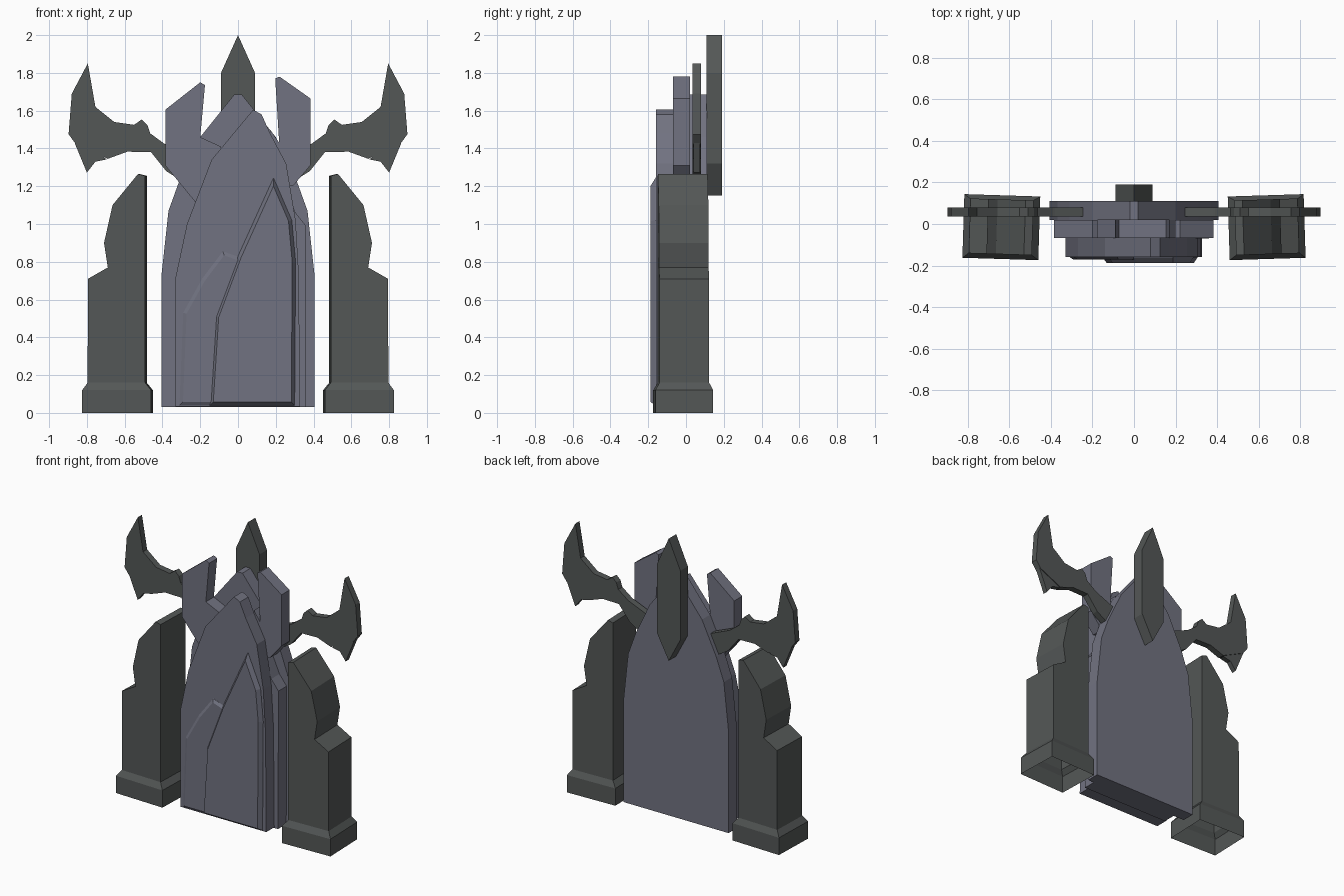
import bpy, bmesh, math
from mathutils import Matrix

if "Cube" in bpy.data.objects:
    bpy.data.objects.remove(bpy.data.objects["Cube"])


def material(name, rgb):
    m = bpy.data.materials.new(name)
    m.diffuse_color = (*rgb, 1)
    m.use_nodes = True
    m.node_tree.nodes["Principled BSDF"].inputs["Base Color"].default_value = m.diffuse_color
    return m


DARK = material("dark green grey stone", (0.088, 0.096, 0.094))
SLATE = material("blue grey slate", (0.166, 0.17, 0.218))


def flip(points):
    return [(-x, z) for x, z in points]


def add_prism(bm, points, y0, y1, inset=0, depth=0):
    """Extrude an x-z outline from y0 (front) to y1 (back), optional chamfered front."""
    front = [bm.verts.new((x, y0, z)) for x, z in points]
    back = [bm.verts.new((x, y1, z)) for x, z in points]
    face = bm.faces.new(front)
    bm.faces.new(back[::-1])
    n = len(points)
    for i in range(n):
        j = (i + 1) % n
        bm.faces.new((front[i], back[i], back[j], front[j]))
    bmesh.ops.recalc_face_normals(bm, faces=bm.faces[:])
    if inset:
        bmesh.ops.inset_region(bm, faces=[face], thickness=inset, depth=depth,
                               use_even_offset=True)


def finish(bm, name, mat):
    me = bpy.data.meshes.new(name)
    bm.to_mesh(me)
    bm.free()
    me.materials.append(mat)
    ob = bpy.data.objects.new(name, me)
    bpy.context.collection.objects.link(ob)
    return ob


def slab(name, points, y0, y1, mat, inset=0, depth=0):
    bm = bmesh.new()
    add_prism(bm, points, y0, y1, inset, depth)
    return finish(bm, name, mat)


# Rear pointed arch
half_arch = [(0.405, 0.03), (0.405, 0.73), (0.368, 1.07), (0.31, 1.23),
             (0.2, 1.46), (0.02, 1.685)]
slab("rear_arch", half_arch + flip(half_arch)[::-1], 0.02, 0.11, SLATE)

# Spike behind the arch
slab("rear_spike", [(0, 2), (-0.09, 1.8), (-0.09, 1.32), (0, 1.15),
                    (0.09, 1.32), (0.09, 1.8)], 0.108, 0.19, DARK)

# Middle layer: body and the two upright shards
slab("middle_body", [(-0.32, 0.03), (0.357, 0.03), (0.36, 0.99), (0.305, 1.06),
                     (0.2, 1.3), (-0.1, 1.3), (-0.26, 1.0), (-0.32, 0.7)],
     -0.07, 0.02, SLATE)
slab("left_shard", [(-0.385, 1.605), (-0.2, 1.75), (-0.175, 1.735), (-0.2, 1.46),
                    (-0.09, 1.41), (-0.05, 1.15), (-0.225, 1.115), (-0.385, 1.31)],
     -0.068, 0.02, SLATE)
slab("right_shard", [(0.197, 1.77), (0.22, 1.78), (0.383, 1.665), (0.383, 1.31),
                     (0.29, 1.2), (0.15, 1.25), (0.17, 1.5), (0.218, 1.43)],
     -0.068, 0.02, SLATE)

# Front layer with off-centre peak
slab("front_body", [(-0.33, 0.035), (0.328, 0.035), (0.322, 0.73), (0.305, 1.02),
                    (0.255, 1.32), (0.17, 1.48), (0.125, 1.58), (0.08, 1.605),
                    (-0.14, 1.34), (-0.27, 1.0), (-0.33, 0.72)],
     -0.158, -0.065, SLATE)

# Chamfered facing plates
slab("small_plate", [(-0.31, 0.04), (-0.29, 0.53), (-0.19, 0.71), (-0.08, 0.855),
                     (0.02, 0.82), (0.05, 0.04)], -0.159, -0.15, SLATE, 0.018, 0.012)
slab("large_plate", [(-0.15, 0.04), (-0.12, 0.51), (0, 0.83), (0.188, 1.245),
                     (0.285, 1.02), (0.305, 0.8), (0.3, 0.04)],
     -0.161, -0.15, SLATE, 0.018, 0.027)

# Curved side blades and their barbs
blade = [(0.235, 1.36), (0.38, 1.42), (0.39, 1.425), (0.465, 1.48), (0.48, 1.525),
         (0.51, 1.553), (0.55, 1.525), (0.655, 1.54), (0.755, 1.62), (0.795, 1.85),
         (0.88, 1.69), (0.897, 1.475), (0.86, 1.425), (0.69, 1.345), (0.585, 1.383),
         (0.46, 1.38), (0.38, 1.28), (0.3, 1.23)]
barb = [(0.695, 1.342), (0.77, 1.4), (0.865, 1.43), (0.85, 1.38), (0.8, 1.272), (0.755, 1.345)]
barb = [(0.695, 1.342), (0.77, 1.4), (0.865, 1.43), (0.8, 1.272), (0.755, 1.33)]
for side, mirror in (("right", lambda p: p), ("left", flip)):
    slab(side + "_blade", mirror(blade), 0.035, 0.08, DARK)
    slab(side + "_barb", mirror(barb), 0.04, 0.075, DARK)


# Side pillars: column with chipped outer edge on a flared plinth, hollow below
def pillar(name, side):
    bm = bmesh.new()
    column = [(0.487, 0.15), (0.792, 0.15), (0.79, 0.71), (0.685, 0.77), (0.705, 0.9),
              (0.66, 1.1), (0.525, 1.265), (0.487, 1.255)]
    add_prism(bm, column, -0.145, 0.118)
    rings = []
    for x0, x1, y0, y1, z in ((0.455, 0.82, -0.168, 0.138, 0),
                              (0.455, 0.82, -0.168, 0.138, 0.12),
                              (0.487, 0.792, -0.145, 0.118, 0.16)):
        rings.append([bm.verts.new((x, y, z)) for x, y in
                      ((x0, y0), (x1, y0), (x1, y1), (x0, y1))])
    for a, b in zip(rings, rings[1:]):
        for i in range(4):
            j = (i + 1) % 4
            bm.faces.new((a[i], a[j], b[j], b[i]))
    # open the underside of the column
    bottom = [f for f in bm.faces if all(abs(v.co.z - 0.15) < 1e-4 for v in f.verts)]
    bmesh.ops.delete(bm, geom=bottom, context='FACES_ONLY')
    # slight turn toward the front
    pivot = Matrix.Translation((0.64, -0.01, 0))
    bmesh.ops.transform(bm, verts=bm.verts[:], matrix=pivot
                        @ Matrix.Rotation(math.radians(1.8), 4, 'Z') @ pivot.inverted())
    if side < 0:
        bmesh.ops.scale(bm, vec=(-1, 1, 1), verts=bm.verts[:])
        bmesh.ops.reverse_faces(bm, faces=bm.faces[:])
    finish(bm, name, DARK)


pillar("right_pillar", 1)
pillar("left_pillar", -1)
